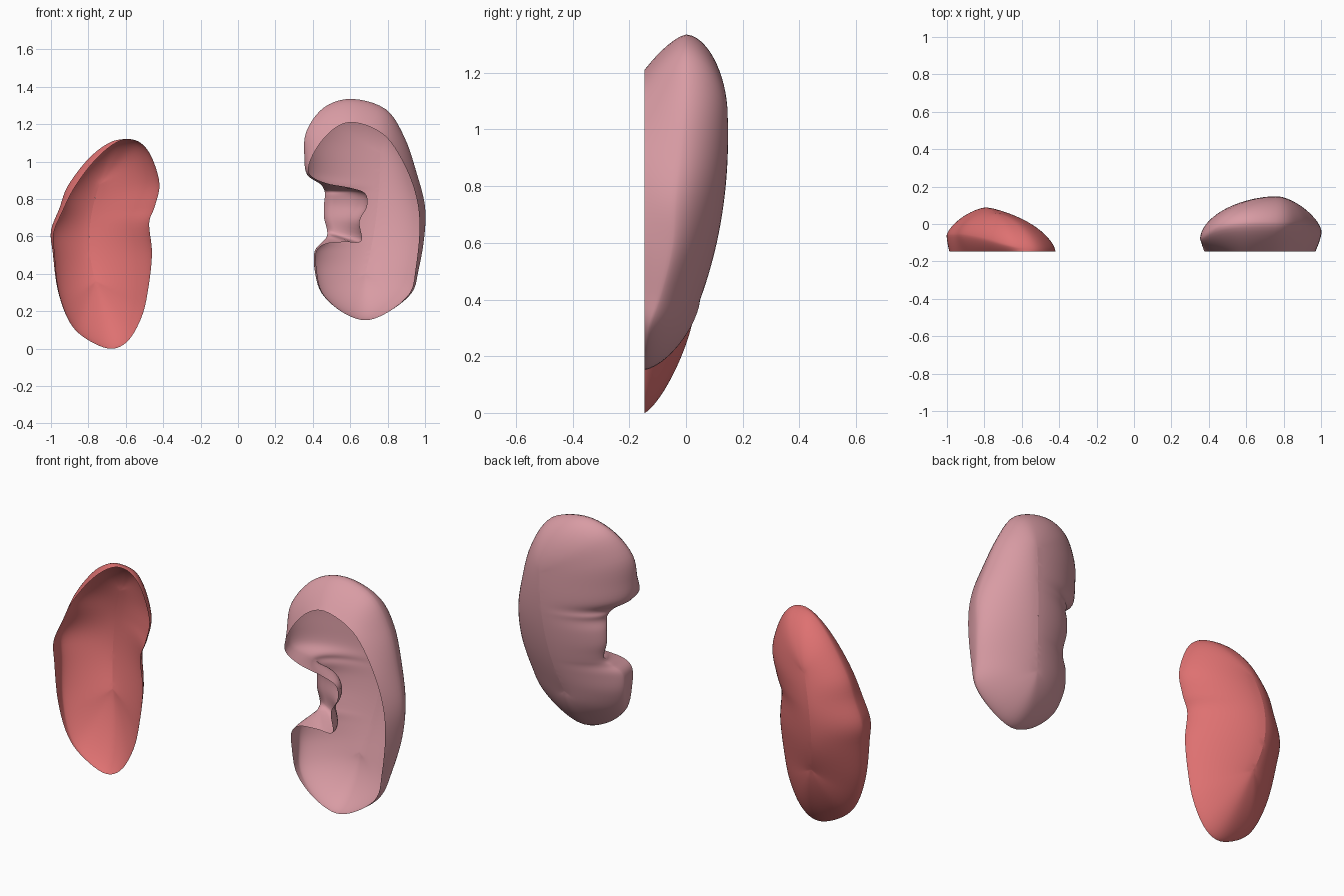
import bpy
import bmesh
import math
from mathutils import Vector

if "Cube" in bpy.data.objects:
    bpy.data.objects.remove(bpy.data.objects["Cube"])

CUT_Y = -0.147      # plane where both halves are sliced open
SUBDIV = 5          # samples between neighbouring outline points
LIP_RINGS = 7       # rings from the cut edge to the widest outline
DOME_RINGS = 16     # rings from the widest outline to the back ridge


def make_material(name, colour):
    material = bpy.data.materials.new(name)
    material.use_nodes = True
    material.diffuse_color = (*colour, 1)
    shader = material.node_tree.nodes["Principled BSDF"]
    shader.inputs["Base Color"].default_value = (*colour, 1)
    shader.inputs["Roughness"].default_value = 0.6
    return material


def spline(a, b, c, d, t):
    """Catmull-Rom interpolation between b and c."""
    return 0.5 * (2 * b + (c - a) * t + (2 * a - 5 * b + 4 * c - d) * t ** 2
                  + (3 * b - a - 3 * c + d) * t ** 3)


def smooth_loop(rows):
    """Resample a closed list of rows into a smooth closed loop."""
    count = len(rows)
    result = []
    for i in range(count):
        around = [rows[(i + k) % count] for k in (-1, 0, 1, 2)]
        for step in range(SUBDIV):
            result.append([spline(*values, step / SUBDIV) for values in zip(*around)])
    return result


def smoothstep(low, high, value):
    t = min(max((value - low) / (high - low), 0), 1)
    return t * t * (3 - 2 * t)


def ridge_point(ridge, t):
    """Point along the curved back ridge, from bottom (0) to top (1)."""
    low, middle, high = [Vector(p) for p in ridge]
    return low * (1 - t) ** 2 + middle * 2 * t * (1 - t) + high * t ** 2


def half_shell(name, rows, ridge, fullness, material):
    """Open shell: cut edge, rolled lip, then a dome closing on a back ridge."""
    bottom, top = ridge[0][2] - 0.15, ridge[-1][2] + 0.15
    columns = []
    for rim_x, rim_z, wide_x, wide_z, wide_y in smooth_loop(rows):
        rim = Vector((rim_x, CUT_Y, rim_z))
        wide = Vector((wide_x, max(wide_y, CUT_Y), wide_z))
        spread = math.hypot(wide_x - rim_x, wide_z - rim_z)
        recess = smoothstep(0.12, 0.19, spread)
        column = []
        # Rounded lip; deep recesses go back first and outward afterwards
        for i in range(LIP_RINGS):
            t = i / LIP_RINGS
            angle = math.pi / 2 * t
            rounded = 1 - (1 - t) ** 1.5
            out = rounded + (1 - math.cos(angle) - rounded) * recess
            back = t + (math.sin(angle) - t) * recess
            point = rim.lerp(wide, out)
            point.y = rim.y + (wide.y - rim.y) * back
            column.append(point)
        # Dome towards the ridge, fuller at the top than at the bottom
        height = smoothstep(bottom, top, wide_z)
        crest = ridge_point(ridge, height)
        power = fullness[0] + (fullness[1] - fullness[0]) * height
        for i in range(DOME_RINGS + 1):
            inward = 1 - math.cos(math.pi / 2 * i / DOME_RINGS)
            bulge = (1 - (1 - inward) ** power) ** (1 / power)
            point = wide.lerp(crest, inward)
            point.y = wide.y + (crest.y - wide.y) * bulge
            column.append(point)
        columns.append(column)

    bm = bmesh.new()
    grid = [[bm.verts.new(point) for point in column] for column in columns]
    for i, column in enumerate(grid):
        following = grid[(i + 1) % len(grid)]
        for j in range(len(column) - 1):
            bm.faces.new((column[j], column[j + 1], following[j + 1], following[j]))
    bmesh.ops.remove_doubles(bm, verts=bm.verts, dist=0.0005)
    bmesh.ops.recalc_face_normals(bm, faces=bm.faces)
    # The dome must face backwards
    if sum(face.normal.y * face.calc_area() for face in bm.faces) < 0:
        bmesh.ops.reverse_faces(bm, faces=bm.faces)
    mesh = bpy.data.meshes.new(name)
    bm.to_mesh(mesh)
    bm.free()
    mesh.materials.append(material)
    mesh.shade_smooth()
    shell = bpy.data.objects.new(name, mesh)
    bpy.context.collection.objects.link(shell)


# Each row: cut edge x, z, then widest outline x, z, y
notched_rows = [
    (.61, 1.21, .61, 1.335, 0), (.73, 1.175, .79, 1.28, 0),
    (.82, 1.1, .89, 1.13, 0), (.91, .94, .955, .94, -.02),
    (.96, .78, 1, .76, -.04), (.97, .62, .995, .59, -.05),
    (.95, .43, .965, .42, -.09), (.92, .3, .93, .3, -.13),
    (.81, .2, .81, .2, -.14), (.68, .152, .68, .152, -.145),
    (.55, .2, .55, .2, -.14), (.45, .3, .445, .3, -.11),
    (.42, .43, .41, .42, -.07), (.42, .52, .41, .52, -.06),
    (.47, .56, .45, .57, -.03), (.57, .57, .475, .6, 0),
    (.66, .575, .475, .64, .01), (.65, .68, .46, .7, .01),
    (.69, .76, .46, .77, .01), (.68, .83, .465, .82, 0),
    (.6, .86, .46, .85, 0), (.47, .885, .44, .88, -.03),
    (.385, .93, .37, .93, -.07), (.385, 1, .355, 1.02, -.08),
    (.44, 1.1, .365, 1.16, -.07), (.52, 1.18, .46, 1.29, -.02),
]
plain_rows = [
    (-.6, 1.12, -.6, 1.12, -.13), (-.52, 1.1, -.52, 1.1, -.14),
    (-.46, 1.02, -.46, 1.02, -.147), (-.42, .88, -.42, .88, -.147),
    (-.445, .76, -.445, .76, -.147), (-.475, .67, -.475, .67, -.147),
    (-.46, .51, -.46, .51, -.147), (-.48, .32, -.48, .32, -.147),
    (-.515, .17, -.515, .17, -.147), (-.59, .04, -.59, .04, -.147),
    (-.69, 0, -.69, 0, -.147), (-.83, .065, -.83, .065, -.14),
    (-.91, .16, -.91, .16, -.13), (-.96, .32, -.965, .32, -.1),
    (-.98, .51, -.99, .51, -.07), (-.985, .62, -1, .63, -.06),
    (-.94, .73, -.955, .75, -.06), (-.875, .86, -.91, .87, -.06),
    (-.78, .99, -.8, 1.015, -.08), (-.685, 1.08, -.69, 1.1, -.11),
]

pink = make_material("soft pink", (.69, .33, .37))
red = make_material("coral red", (.73, .165, .165))

# Back ridges run from bottom to top
half_shell("notched_half", notched_rows,
           [(.68, .05, .4), (.76, .16, .7), (.76, .147, 1.05)], (1.5, 1.85), pink)
half_shell("plain_half", plain_rows,
           [(-.76, .03, .36), (-.84, .13, .6), (-.74, .06, .88)], (1.35, 1.6), red)
